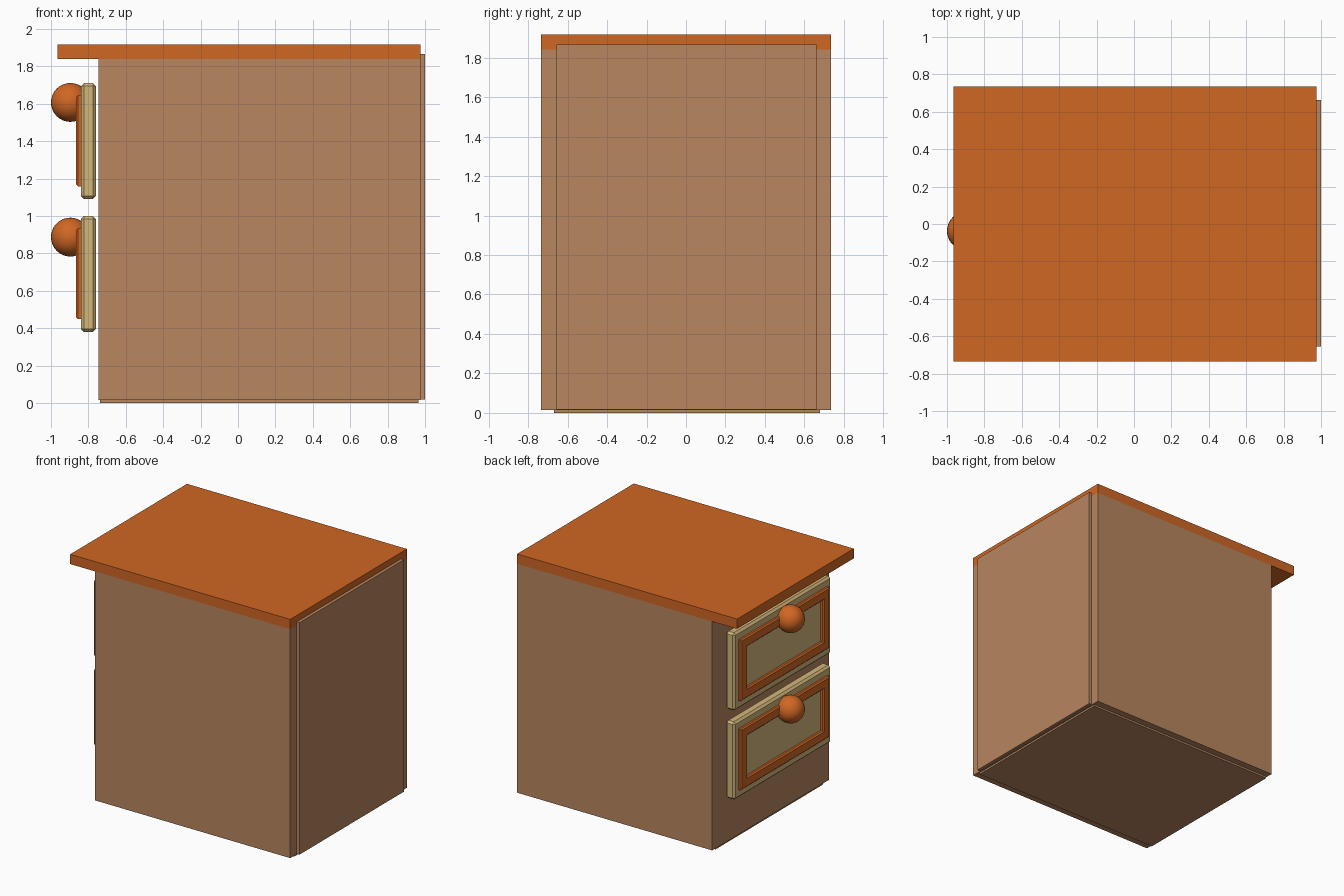
import bpy
import bmesh

if "Cube" in bpy.data.objects:
    bpy.data.objects.remove(bpy.data.objects["Cube"])


def material(name, rgb):
    # sRGB 0-255 to linear
    lin = [((c / 255 + 0.055) / 1.055) ** 2.4 for c in rgb]
    m = bpy.data.materials.new(name)
    m.diffuse_color = (*lin, 1)
    m.use_nodes = True
    m.node_tree.nodes["Principled BSDF"].inputs["Base Color"].default_value = m.diffuse_color
    return m


BROWN = material("cabinet brown", (184, 134, 95))
ORANGE = material("orange wood", (208, 103, 36))
TAN = material("drawer tan", (212, 183, 122))


def finish(bm, name, mat):
    bmesh.ops.recalc_face_normals(bm, faces=bm.faces)
    me = bpy.data.meshes.new(name)
    bm.to_mesh(me)
    bm.free()
    me.materials.append(mat)
    ob = bpy.data.objects.new(name, me)
    bpy.context.collection.objects.link(ob)
    return ob


def box(name, x, y, z, mat, bevel=0):
    bm = bmesh.new()
    bmesh.ops.create_cube(bm, size=1)
    for v in bm.verts:
        for i, (a, b) in enumerate((x, y, z)):
            v.co[i] = b if v.co[i] > 0 else a
    if bevel:
        bmesh.ops.bevel(bm, geom=bm.edges[:], offset=bevel, segments=1,
                        affect='EDGES', profile=0.5)
    return finish(bm, name, mat)


def frame(name, x, y, z, width, chamfer, mat):
    # rectangular moulding: a chamfered profile swept round four mitred corners
    x0, x1 = x
    profile = [(0, x1), (0, x0 + chamfer), (chamfer, x0),
               (width - chamfer, x0), (width, x0 + chamfer), (width, x1)]
    bm = bmesh.new()
    rings = []
    for sy, sz in ((0, 0), (1, 0), (1, 1), (0, 1)):
        rings.append([bm.verts.new((px,
                                    y[sy] + (-d if sy else d),
                                    z[sz] + (-d if sz else d)))
                      for d, px in profile])
    n = len(profile)
    for i in range(4):
        a, b = rings[i], rings[(i + 1) % 4]
        for j in range(n):
            k = (j + 1) % n
            bm.faces.new((a[j], a[k], b[k], b[j]))
    return finish(bm, name, mat)


# cabinet carcass
box("cabinet_body", (-0.745, 0.975), (-0.735, 0.735), (0.015, 1.84), BROWN)
box("back_panel", (0.97, 1.0), (-0.655, 0.662), (0.018, 1.867), BROWN)
box("base_panel", (-0.737, 0.965), (-0.67, 0.68), (0, 0.02), BROWN)
box("table_top", (-0.965, 0.975), (-0.735, 0.735), (1.84, 1.918), ORANGE)

# two drawers, each with raised moulding and round knob
for label, z in (("lower", 0.38), ("upper", 1.09)):
    box(label + "_drawer_front", (-0.84, -0.76), (-0.63, 0.59),
        (z, z + 0.62), TAN, 0.016)
    frame(label + "_drawer_moulding", (-0.865, -0.835), (-0.577, 0.54),
          (z + 0.068, z + 0.556), 0.08, 0.01, ORANGE)
    bpy.ops.mesh.primitive_uv_sphere_add(
        segments=32, ring_count=16, radius=0.104,
        location=(-0.896, -0.037, z + 0.507 + (0.01 if label == "upper" else 0)))
    knob = bpy.context.object
    knob.name = label + "_knob"
    knob.data.materials.append(ORANGE)
    bpy.ops.object.shade_smooth()
